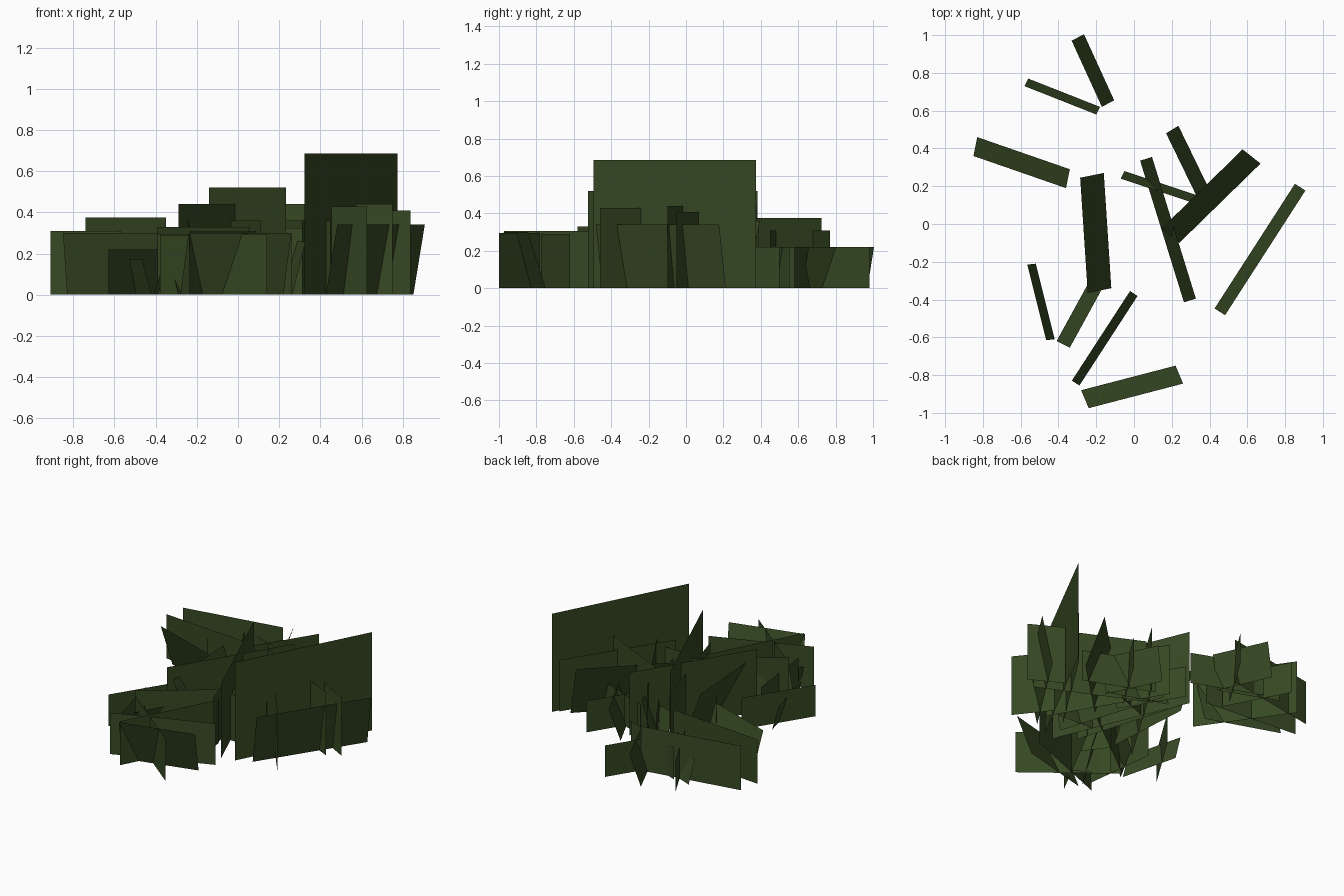
import bpy, math
from mathutils import Vector

green = bpy.data.materials.new("dark_leaf_green")
green.diffuse_color = (0.037, 0.066, 0.017, 1)


def build(name, cards):
    # each card is a quad given by its bottom edge, its lean and its height
    verts, faces = [], []
    for (a, b, lean, h) in cards:
        i = len(verts)
        verts += [(a[0], a[1], 0), (b[0], b[1], 0),
                  (b[0] + lean[0], b[1] + lean[1], h),
                  (a[0] + lean[0], a[1] + lean[1], h)]
        faces.append((i, i + 1, i + 2, i + 3))
    me = bpy.data.meshes.new(name)
    me.from_pydata(verts, [], faces)
    me.materials.append(green)
    ob = bpy.data.objects.new(name, me)
    bpy.context.collection.objects.link(ob)


def tilted(ax, ay, bx, by, lx, ly, h):
    return ((ax, ay), (bx, by), (lx, ly), h)


def upright(ax, ay, bx, by, h):
    return ((ax, ay), (bx, by), (0, 0), h)


def hedge(name, x, y, angle, s, h):
    # long tilted card, taller card behind it and two short crossing cards
    def card(t, n, length, turn, height, lean=0.0):
        a = math.radians(angle)
        u = Vector((math.cos(a), math.sin(a)))
        v = Vector((-u.y, u.x))
        c = Vector((x, y)) + u * t * s + v * n * s
        d = Vector((math.cos(a + math.radians(turn)),
                    math.sin(a + math.radians(turn)))) * length * s / 2
        l = v * lean * s
        p, q = c - d - l / 2, c + d - l / 2
        return ((p.x, p.y), (q.x, q.y), (l.x, l.y), height)
    build(name, [
        card(0, 0, 0.785, 0, h, -0.066),
        card(0, 0.14, 0.98, 5.3, h * 2.02),
        card(0.155, 0.025, 0.246, -86, h * 1.2),
        card(-0.25, -0.01, 0.28, -109, h * 1.26)])


# long clumps
hedge("right_long_clump", 0.667, -0.135, 57.2, 1.0, 0.34)
hedge("middle_long_clump", 0.18, -0.03, 107.2, 1.0, 0.258)
hedge("front_long_clump", -0.155, -0.605, 237, 0.72, 0.152)

# wide clumps: one tilted card with crossing upright ones
build("left_wide_clump", [
    tilted(-0.83, 0.46, -0.34, 0.29, -0.02, -0.10, 0.30),
    upright(-0.88, 0.65, -0.19, 0.77, 0.31),
    upright(-0.74, 0.725, -0.35, 0.165, 0.375),
    upright(-0.91, 0.51, -0.22, 0.45, 0.31)])
build("centre_wide_clump", [
    tilted(-0.16, 0.27, -0.12, -0.34, -0.125, -0.025, 0.36),
    upright(-0.29, -0.37, 0.17, 0.38, 0.44),
    upright(0.03, 0.39, 0.45, -0.33, 0.36),
    upright(-0.13, 0.37, 0.11, -0.43, 0.36)])
build("front_wide_clump", [
    tilted(-0.28, -0.88, 0.22, -0.75, 0.04, -0.095, 0.30),
    upright(0.14, -1.0, -0.39, -0.58, 0.295),
    upright(-0.39, -0.58, 0.18, -0.15, 0.33),
    upright(-0.38, -0.87, 0.26, -0.62, 0.29)])
build("back_wide_clump", [
    tilted(0.24, -0.10, 0.67, 0.32, -0.095, 0.075, 0.36),
    upright(0.08, 0.22, 0.75, -0.10, 0.44),
    upright(0.31, -0.33, 0.74, 0.34, 0.36)])

# small clumps: two tilted cards and three upright ones
build("back_small_clump", [
    tilted(-0.33, 0.97, -0.17, 0.62, 0.065, 0.035, 0.22),
    tilted(-0.56, 0.77, -0.18, 0.62, -0.02, -0.04, 0.17),
    upright(-0.44, 0.76, 0.02, 0.58, 0.22),
    upright(-0.33, 0.48, -0.55, 0.90, 0.22),
    upright(-0.33, 0.55, -0.06, 0.98, 0.22)])
build("middle_small_clump", [
    tilted(0.17, 0.48, 0.34, 0.13, 0.065, 0.04, 0.22),
    tilted(-0.05, 0.28, 0.34, 0.15, -0.02, -0.04, 0.17),
    upright(0.57, 0.165, 0.11, 0.345, 0.22),
    upright(0.17, 0.03, -0.07, 0.43, 0.22),
    upright(0.16, 0.08, 0.42, 0.50, 0.22)])
build("left_small_clump", [
    tilted(-0.41, -0.62, -0.24, -0.31, 0.07, -0.035, 0.22),
    tilted(-0.52, -0.21, -0.42, -0.61, -0.045, -0.005, 0.17),
    upright(-0.37, -0.30, -0.31, -0.80, 0.22),
    upright(-0.63, -0.53, -0.36, -0.10, 0.22)])
